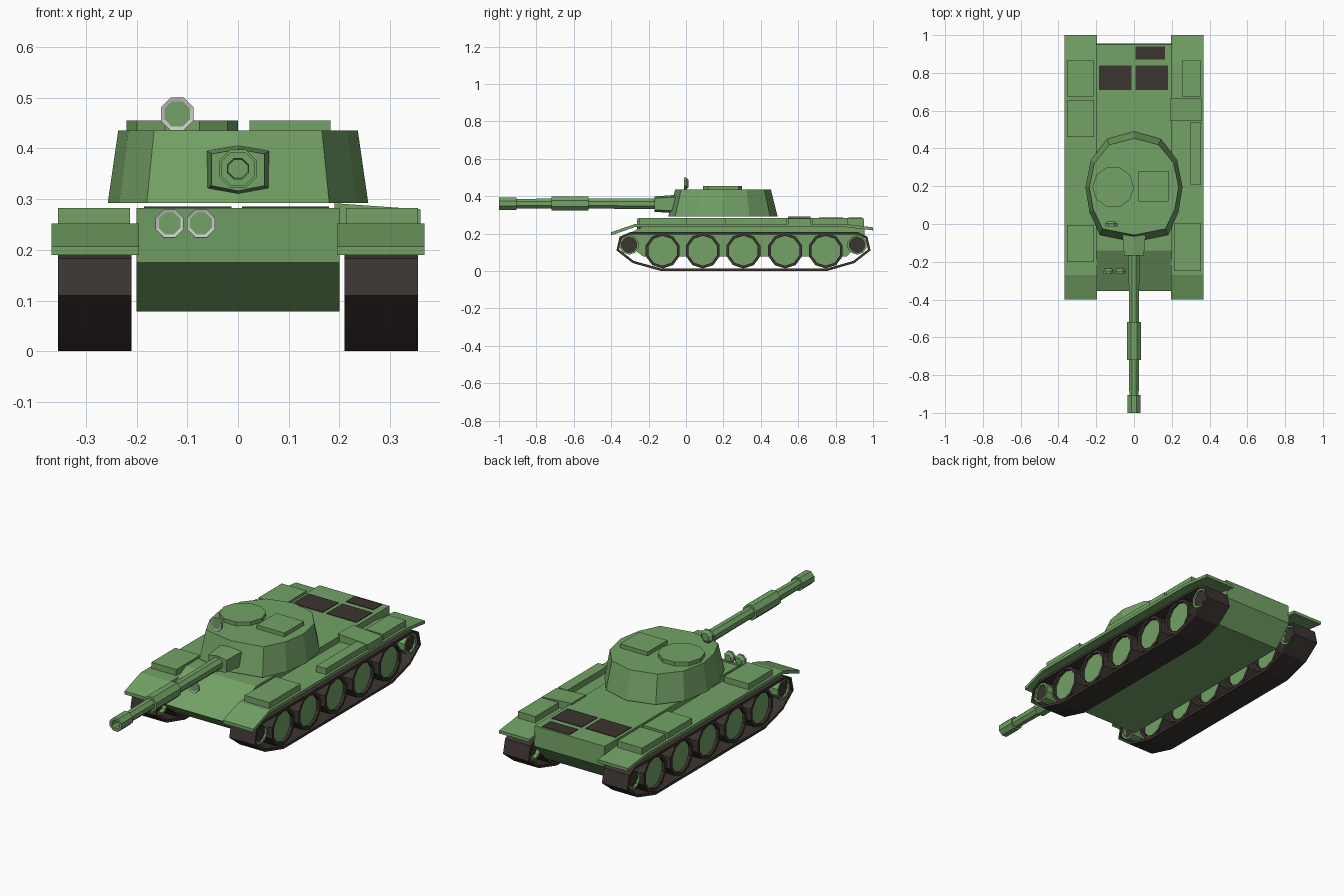
import bpy, bmesh
from math import cos, sin, pi

if "Cube" in bpy.data.objects:
    bpy.data.objects.remove(bpy.data.objects["Cube"])


def material(name, rgb):
    m = bpy.data.materials.new(name)
    m.diffuse_color = (*rgb, 1)
    m.use_nodes = True
    m.node_tree.nodes["Principled BSDF"].inputs["Base Color"].default_value = m.diffuse_color
    return m


GREEN = material("green_paint", (0.17, 0.36, 0.13))
DARK = material("dark_rubber", (0.045, 0.035, 0.03))


def loft(name, rings, mat=None, closed=False, mirror=False):
    """Skin equal-length rings; cap both ends, or join last ring to first."""
    bm = bmesh.new()
    vs = [[bm.verts.new(p) for p in r] for r in rings]
    n = len(vs[0])
    pairs = list(zip(vs, vs[1:])) + ([(vs[-1], vs[0])] if closed else [])
    for a, b in pairs:
        for i in range(n):
            j = (i + 1) % n
            bm.faces.new((a[i], a[j], b[j], b[i]))
    if not closed:
        bm.faces.new(vs[0])
        bm.faces.new(vs[-1])
    bmesh.ops.recalc_face_normals(bm, faces=bm.faces)
    me = bpy.data.meshes.new(name)
    bm.to_mesh(me)
    bm.free()
    ob = bpy.data.objects.new(name, me)
    bpy.context.collection.objects.link(ob)
    if mat:
        me.materials.append(mat)
    if mirror:
        ob.modifiers.new("mirror", 'MIRROR')
    return ob


def side_prism(name, pts, x0, x1, mat, mirror=False):
    return loft(name, [[(x, y, z) for y, z in pts] for x in (x0, x1)], mat, mirror=mirror)


def box(name, x0, x1, y0, y1, z0, z1, mat):
    return side_prism(name, [(y0, z0), (y1, z0), (y1, z1), (y0, z1)], x0, x1, mat)


def ring_x(x, y, z, r, n):
    return [(x, y + r * cos(2 * pi * i / n + pi / 2), z + r * sin(2 * pi * i / n + pi / 2))
            for i in range(n)]


def ring_y(x, y, z, r, n=8):
    return [(x + r * cos(2 * pi * (i + .5) / n), y, z + r * sin(2 * pi * (i + .5) / n))
            for i in range(n)]


# Hull and fenders
side_prism("hull", [(-.355, .175), (-.14, .283), (.95, .283), (.955, .18),
                    (.86, .078), (-.23, .078)], -.2, .2, GREEN)
side_prism("fender", [(-.4, .207), (-.27, .252), (.84, .252), (1, .233),
                      (1, .217), (.84, .236), (-.27, .236), (-.4, .19)], .195, .368, GREEN, True)

# Tracks: thin open bands
outer = [(-.3, .207), (.92, .207), (.97, .183), (.987, .11), (.9, .042), (.755, 0),
         (-.135, 0), (-.285, .042), (-.372, .11), (-.355, .183)]
inner = [(-.297, .194), (.917, .194), (.958, .175), (.973, .115), (.895, .054), (.753, .013),
         (-.133, .013), (-.28, .054), (-.358, .115), (-.343, .175)]
loft("track", [[(x, y, z) for y, z in p] for p, x in
               ((outer, .21), (outer, .355), (inner, .355), (inner, .21))],
     DARK, closed=True, mirror=True)

# Road wheels: rubber tyre around a green disc
for y in (-.125, .09, .307, .53, .747):
    loft("tyre", [ring_x(x, y, .108, r, 10) for x, r in
                  ((.22, .095), (.347, .095), (.347, .08), (.22, .08))],
         DARK, closed=True, mirror=True)
    loft("wheel_disc", [ring_x(x, y, .108, .082, 10) for x in (.24, .332)], GREEN, mirror=True)

# End wheels: green rim with a dark centre
for y in (-.304, .915):
    loft("end_wheel_rim", [ring_x(x, y, .14, r, 10) for x, r in
                           ((.22, .053), (.347, .053), (.347, .042), (.22, .042))],
         GREEN, closed=True, mirror=True)
    loft("end_wheel_hub", [ring_x(x, y, .14, .043, 10) for x in (.24, .337)], DARK, mirror=True)

# Stowage boxes on the fenders
for x0, x1, y0, y1 in ((-.355, -.213, .675, .865), (-.355, -.213, .46, .655),
                       (-.355, -.213, -.2, -.005), (.255, .355, .675, .865),
                       (.3, .355, .21, .54), (.213, .355, -.25, .003)):
    box("stowage_box", x0, x1, y0, y1, .245, .283, GREEN)
loft("exhaust_cover", [[(.19, y, .245), (.36, y, .245), (.36, y, .28), (.19, y, .292)]
                       for y in (.545, .665)], GREEN)

# Engine grilles
for x0, x1, y0, y1 in ((-.185, -.013, .71, .84), (.008, .18, .71, .84), (.008, .165, .87, .94)):
    box("engine_grille", x0, x1, y0, y1, .275, .286, DARK)

# Turret with tapered walls
half = [(.18, -.058), (.235, .06), (.257, .195), (.228, .34), (.142, .45)]
plan = [(0, -.095)] + half + [(0, .49)] + [(-x, y) for x, y in reversed(half)]
loft("turret", [[(x * s, .2 + (y - .2) * t, z) for x, y in plan]
                for s, t, z in ((1, 1, .292), (.92, .875, .435))], GREEN)
loft("cupola", [[(-.11 + .11 * cos(2 * pi * i / 10), .195 + .11 * sin(2 * pi * i / 10), z)
                 for i in range(10)] for z in (.43, .455)], GREEN)
box("loader_hatch", .023, .182, .12, .28, .43, .455, GREEN)

# Gun mantlet and stepped barrel with open bore
hexa = [(0, .049), (.061, .038), (.061, -.036), (0, -.048), (-.061, -.036), (-.061, .038)]
loft("gun_mantlet", [[(x * s, y, .357 + z * s) for x, z in hexa]
                     for s, y in ((1, -.04), (1, -.06), (.85, -.168))], GREEN)
loft("gun_barrel", [ring_y(0, y, .36, r) for y, r in
                    ((-.15, .031), (-.52, .029), (-.52, .041), (-.72, .041), (-.72, .029),
                     (-.905, .027), (-.905, .036), (-1, .036), (-1, .022), (-.93, .02))], GREEN)

# Lamps: green housing, grey dished lens
for name, x, y, z, r in (("searchlight", -.12, -.012, .468, .035),
                         ("headlight", -.135, -.262, .252, .03),
                         ("headlight", -.073, -.262, .252, .03)):
    loft(name + "_housing", [ring_y(x, y + d, z, r * s) for d, s in
                             ((.002, 1), (.014, 1), (.026, .6))], GREEN)
    loft(name + "_lens", [ring_y(x, y + d, z, r * s) for d, s in
                          ((.004, .98), (0, .98), (.006, .35), (.003, .3))])
